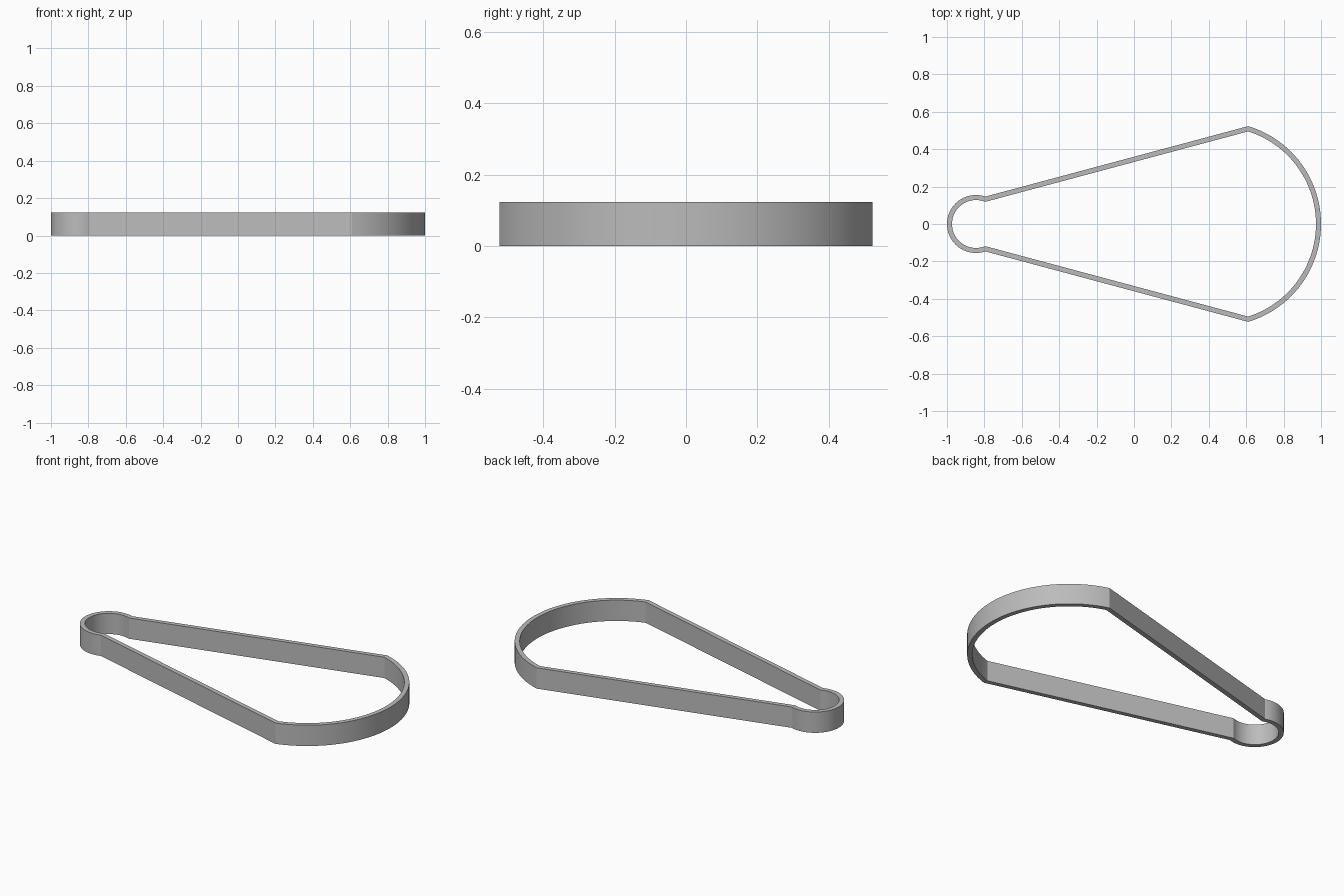
import bpy, bmesh, math

if "Cube" in bpy.data.objects:
    bpy.data.objects.remove(bpy.data.objects["Cube"])

HEIGHT, WALL = 0.123, 0.027
BIG_X, BIG_R = 0.454, 0.546        # wide rounded end
SMALL_X, SMALL_R = -0.845, 0.155   # narrow rounded end
CORNER = (0.61, 0.523)             # where straight side meets wide end
SLOPE = math.radians(15)
STEPS = 48


def side_angle(cx, radius, inset):
    """Angle at which the inset straight side meets a rounded end."""
    dist = ((cx - CORNER[0]) * -math.sin(SLOPE)
            - CORNER[1] * math.cos(SLOPE))
    reach = math.acos((-dist - inset) / radius)
    return math.pi / 2 + SLOPE - reach


def outline(inset):
    """Closed outline of the cutter, moved inwards by inset."""
    points = []
    for cx, full, start_sign in ((BIG_X, BIG_R, -1), (SMALL_X, SMALL_R, 1)):
        r = full - inset
        a = side_angle(cx, r, inset)
        start, end = (-a, a) if start_sign < 0 else (a, 2 * math.pi - a)
        for i in range(STEPS + 1):
            t = start + (end - start) * i / STEPS
            points.append((cx + r * math.cos(t), r * math.sin(t)))
    return points


# Wall band: outer and inner outlines at both heights, joined by quads
bm = bmesh.new()
rings = [[bm.verts.new((x, y, z)) for x, y in outline(inset)]
         for inset, z in ((0, 0), (0, HEIGHT), (WALL, HEIGHT), (WALL, 0))]
count = len(rings[0])
for k in range(4):
    lower, upper = rings[k], rings[(k + 1) % 4]
    for i in range(count):
        j = (i + 1) % count
        bm.faces.new((lower[i], lower[j], upper[j], upper[i]))
bmesh.ops.recalc_face_normals(bm, faces=bm.faces)
mesh = bpy.data.meshes.new("cutter_wall")
bm.to_mesh(mesh)
bm.free()
wall = bpy.data.objects.new("cutter_wall", mesh)
bpy.context.collection.objects.link(wall)

# Plain grey material
grey = bpy.data.materials.new("light grey")
grey.use_nodes = True
colour = (0.5, 0.5, 0.5, 1)
grey.diffuse_color = colour
grey.node_tree.nodes["Principled BSDF"].inputs["Base Color"].default_value = colour
mesh.materials.append(grey)

# Smooth curved ends with crisp rims and corners
bpy.context.view_layer.objects.active = wall
wall.select_set(True)
bpy.ops.object.shade_smooth_by_angle(angle=math.radians(15))
